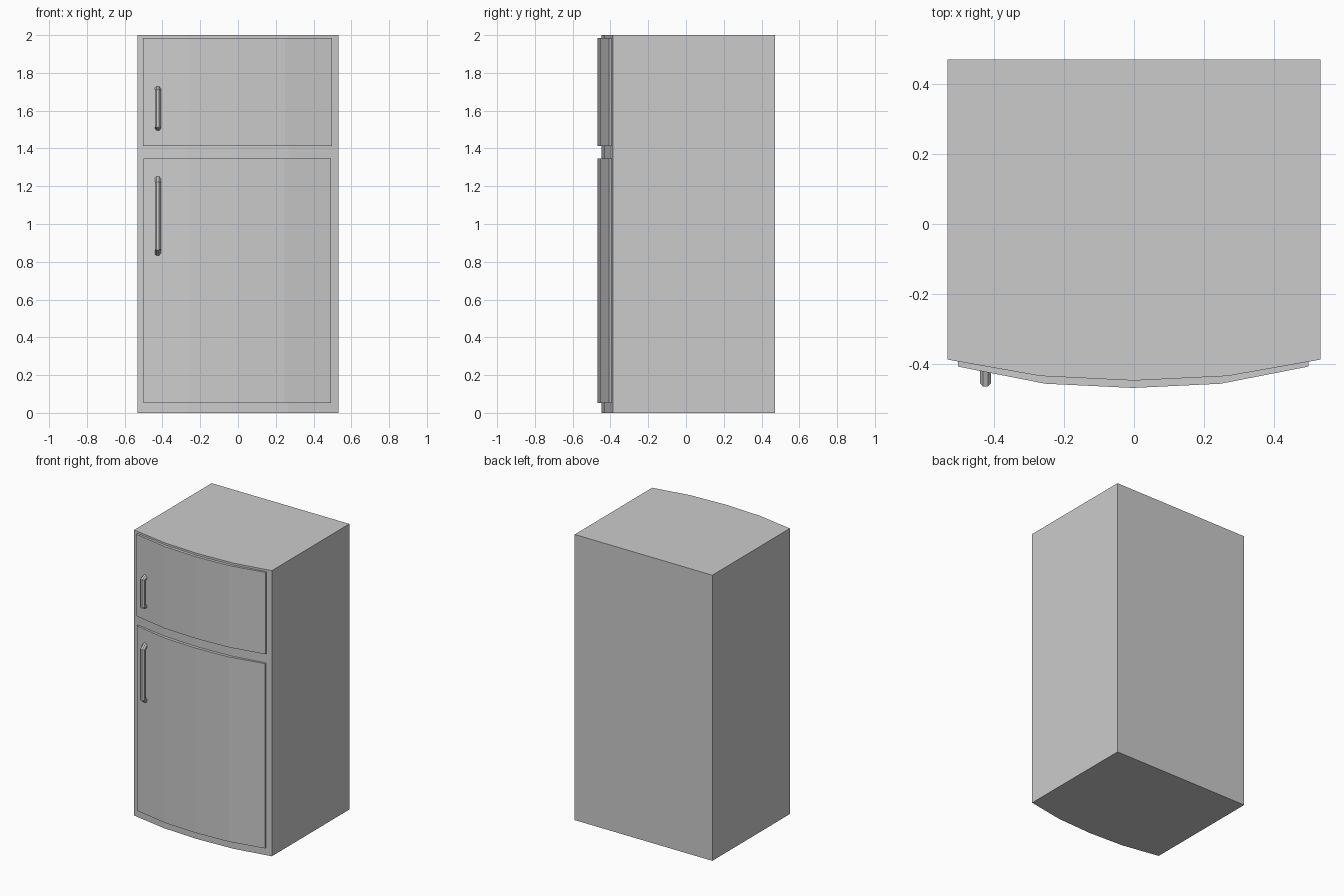
import bpy, bmesh, math
from mathutils import Vector

if "Cube" in bpy.data.objects:
    bpy.data.objects.remove(bpy.data.objects["Cube"])


def make_object(name, bm):
    bmesh.ops.recalc_face_normals(bm, faces=bm.faces)
    me = bpy.data.meshes.new(name)
    bm.to_mesh(me)
    bm.free()
    ob = bpy.data.objects.new(name, me)
    bpy.context.collection.objects.link(ob)
    return ob


def extrude_plan(name, plan, z0, z1):
    """Extrude a plan outline (x, y) from z0 to z1."""
    bm = bmesh.new()
    face = bm.faces.new([bm.verts.new((x, y, z0)) for x, y in plan])
    out = bmesh.ops.extrude_face_region(bm, geom=[face])
    verts = [g for g in out["geom"] if isinstance(g, bmesh.types.BMVert)]
    bmesh.ops.translate(bm, vec=(0, 0, z1 - z0), verts=verts)
    return make_object(name, bm)


def handle(name, x, z0, z1, bend, sides=8, r=0.0175):
    """Bracket-shaped bar: feet in the door, mitred elbows, straight grip."""
    foot_y, grip_y = -0.41, -0.447
    # each ring: centre (y, z) and the second axis (y, z) of its section
    rings = [
        ((foot_y, z1 - r), (0, r)),
        ((grip_y, z1 - bend), (-r, r * 0.5)),
        ((grip_y, z0 + bend), (-r, -r * 0.5)),
        ((foot_y, z0 + r), (0, -r)),
    ]
    bm = bmesh.new()
    loops = []
    for (cy, cz), (ay, az) in rings:
        loop = []
        for i in range(sides):
            a = 2 * math.pi * (i + 0.5) / sides
            c, s = math.cos(a) * r, math.sin(a) / math.cos(math.pi / sides)
            loop.append(bm.verts.new((x + c, cy + ay * s, cz + az * s)))
        loops.append(loop)
    for a, b in zip(loops, loops[1:]):
        for i in range(sides):
            j = (i + 1) % sides
            bm.faces.new((a[i], a[j], b[j], b[i]))
    bm.faces.new(loops[0])
    bm.faces.new(loops[-1])
    return make_object(name, bm)


# cabinet with bowed front
body_front = [(-0.533, -0.387), (-0.267, -0.434), (0, -0.447),
              (0.267, -0.434), (0.533, -0.387)]
extrude_plan("cabinet", body_front + [(0.533, 0.47), (-0.533, 0.47)], 0, 2)


# bowed doors, sunk slightly into the cabinet front
def door(name, x0, x1, z0, z1):
    mid, half = (x0 + x1) / 2, (x1 - x0) / 2
    bow = [(-1, -0.407), (-0.5, -0.456), (0, -0.468), (0.5, -0.456), (1, -0.407)]
    front = [(mid + half * t, y) for t, y in bow]
    back = [(px, y + 0.025) for px, y in reversed(front)]
    extrude_plan(name, front + back, z0, z1)


door("freezer_door", -0.503, 0.498, 1.413, 1.986)
door("fridge_door", -0.499, 0.493, 0.052, 1.346)

# door handles
handle("freezer_handle", -0.424, 1.49, 1.733, 0.03)
handle("fridge_handle", -0.424, 0.825, 1.26, 0.046)
